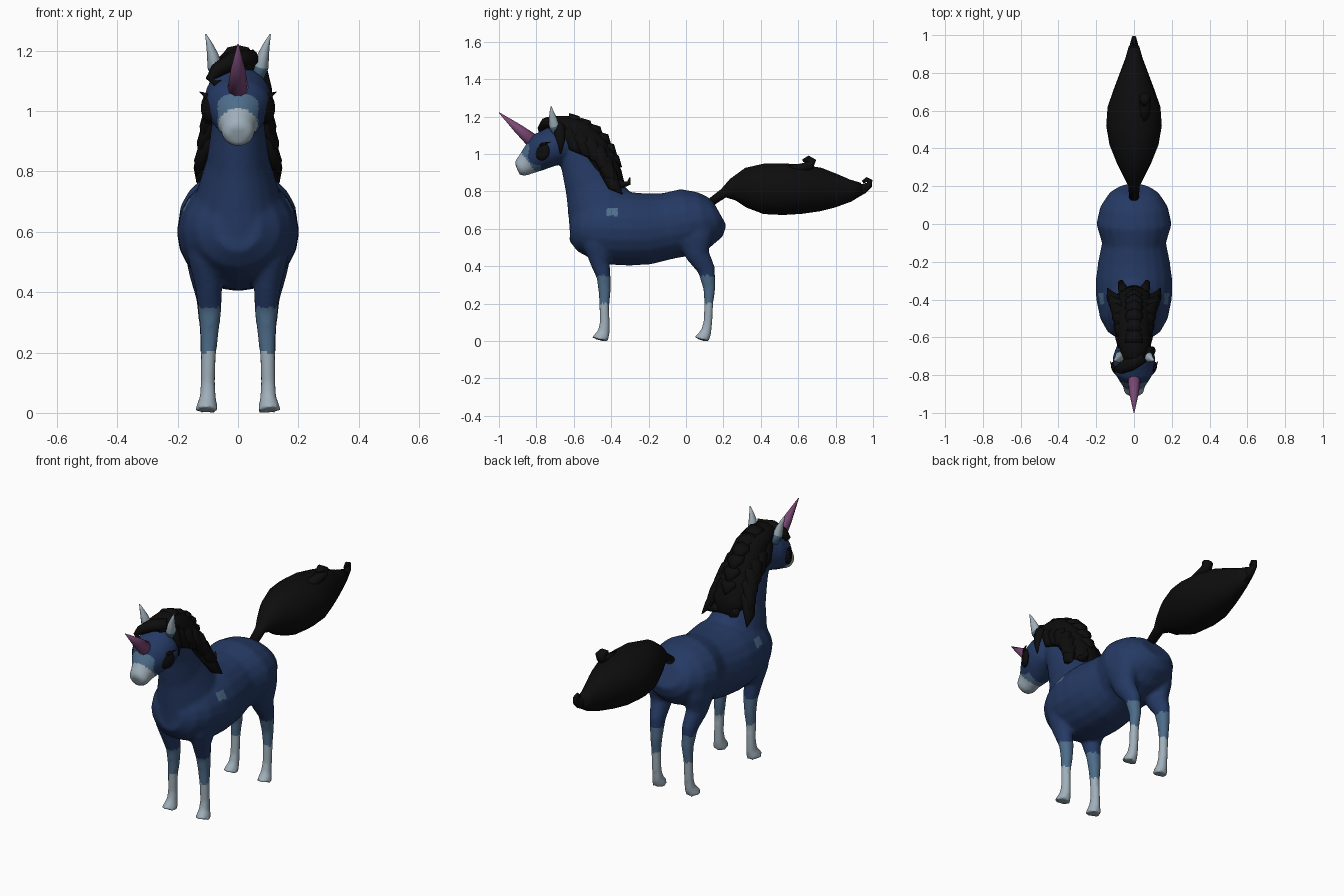
import bpy
import bmesh
from math import cos, sin, tau
from mathutils import Vector

default_cube = bpy.data.objects.get("Cube")
if default_cube:
    bpy.data.objects.remove(default_cube, do_unlink=True)

X_AXIS, Y_AXIS = Vector((1, 0, 0)), Vector((0, 1, 0))


def material(name, colour):
    mat = bpy.data.materials.new(name)
    mat.use_nodes = True
    rgba = (*colour, 1)
    mat.diffuse_color = rgba
    mat.node_tree.nodes["Principled BSDF"].inputs["Base Color"].default_value = rgba
    return mat


navy = material("navy coat", (.018, .041, .125))
steel = material("steel blue", (.075, .15, .25))
pale = material("pale grey", (.35, .43, .49))
black = material("black hair", (.004, .004, .004))
plum = material("plum horn", (.2, .065, .18))


def finish(name, bm, mats):
    """Turn a bmesh into a named, coloured, smooth object."""
    bmesh.ops.recalc_face_normals(bm, faces=bm.faces)
    for face in bm.faces:
        face.smooth = True
    mesh = bpy.data.meshes.new(name)
    bm.to_mesh(mesh)
    bm.free()
    for mat in mats:
        mesh.materials.append(mat)
    obj = bpy.data.objects.new(name, mesh)
    bpy.context.collection.objects.link(obj)
    return obj


def add_tube(bm, points, sides=14, ref=X_AXIS):
    """Loft elliptical rings along (x, y, z, width, depth) points."""
    centres = [Vector(p[:3]) for p in points]
    rings = []
    for i, (*_, width, depth) in enumerate(points):
        ahead = centres[min(i + 1, len(centres) - 1)]
        behind = centres[max(i - 1, 0)]
        tangent = (ahead - behind).normalized()
        u = (ref - tangent * ref.dot(tangent)).normalized()
        v = tangent.cross(u)
        ring = []
        for k in range(sides):
            angle = tau * k / sides
            co = centres[i] + u * width * cos(angle) + v * depth * sin(angle)
            co.z = max(co.z, 0)
            ring.append(bm.verts.new(co))
        rings.append(ring)
    for low, high in zip(rings, rings[1:]):
        for k in range(sides):
            n = (k + 1) % sides
            bm.faces.new((low[k], low[n], high[n], high[k]))
    bm.faces.new(rings[0])
    bm.faces.new(rings[-1])


def tube(name, points, mats, sides=14, ref=X_AXIS):
    bm = bmesh.new()
    add_tube(bm, points, sides, ref)
    return finish(name, bm, mats)


def central(points):
    return [(0, *p) for p in points]


def sided(points, side):
    return [(p[0] * side, *p[1:]) for p in points]


def ellipsoid(name, location, scale, aim, mat):
    """Flat oval whose thin local x axis points along aim."""
    bm = bmesh.new()
    bmesh.ops.create_uvsphere(bm, u_segments=16, v_segments=10, radius=1)
    obj = finish(name, bm, [mat])
    obj.location, obj.scale = location, scale
    obj.rotation_euler = Vector(aim).to_track_quat("X", "Z").to_euler()
    return obj


# Coat: trunk, neck, head and legs blended into one skin
trunk = central([
    (.182, .68, .09, .07), (.155, .665, .135, .115), (.09, .645, .18, .155),
    (0, .635, .2, .18), (-.1, .615, .17, .178), (-.2, .6, .19, .19),
    (-.3, .6, .203, .197), (-.4, .6, .2, .192), (-.5, .605, .18, .165),
    (-.57, .61, .14, .13), (-.615, .615, .075, .08)])
neck = central([
    (-.42, .62, .165, .215), (-.465, .73, .138, .178), (-.515, .84, .103, .138),
    (-.565, .95, .088, .108), (-.61, 1.05, .08, .09)])
head = central([
    (-.58, 1.08, .05, .06), (-.63, 1.07, .085, .095), (-.7, 1.045, .112, .105),
    (-.77, 1.015, .11, .1), (-.815, .975, .083, .08), (-.85, .95, .06, .064),
    (-.885, .925, .053, .05), (-.902, .918, .038, .034)])
hind_leg = [
    (.11, .045, .66, .07, .11), (.115, .045, .55, .067, .1),
    (.11, .062, .46, .052, .064), (.1, .11, .38, .039, .048),
    (.097, .125, .28, .031, .033), (.1, .122, .2, .026, .025),
    (.1, .117, .1, .025, .025), (.1, .108, .05, .028, .03),
    (.105, .083, 0, .041, .046)]
front_leg = [
    (.11, -.46, .6, .075, .09), (.105, -.465, .5, .058, .083),
    (.097, -.46, .42, .045, .053), (.093, -.44, .34, .039, .038),
    (.095, -.435, .26, .031, .033), (.098, -.437, .19, .026, .027),
    (.1, -.435, .1, .025, .027), (.1, -.44, .05, .028, .033),
    (.105, -.46, 0, .041, .05)]

skin = bmesh.new()
for part in (trunk, neck, head):
    add_tube(skin, part, sides=20)
for side in (-1, 1):
    for leg in (hind_leg, front_leg):
        add_tube(skin, sided(leg, side))
coat = finish("coat", skin, [navy, steel, pale])

bpy.context.view_layer.objects.active = coat
remesh = coat.modifiers.new("blend", "REMESH")
remesh.mode, remesh.voxel_size = "VOXEL", .01
soften = coat.modifiers.new("soften", "SMOOTH")
soften.factor, soften.iterations = .5, 8
for modifier in ("blend", "soften"):
    bpy.ops.object.modifier_apply(modifier=modifier)


def coat_colour(c):
    """Stockings by height, muzzle by distance along the head, flank marks."""
    if c.z < .35:
        return 2 if c.z < .2 else 1
    along = -.8 * c.y - .6 * c.z
    if c.y < -.78 and along > .1:
        return 2
    if c.y < -.78 and along > .045 and abs(c.x) < .068:
        return 1
    flank = abs(c.x) > .1 and abs(c.y + .395) < .028 and abs(c.z - .69) < .02
    return int(flank)


for poly in coat.data.polygons:
    poly.use_smooth = True
    poly.material_index = coat_colour(poly.center)

# Horn
tube("horn", central([(-.79, 1.045, .04, .046), (-.9, 1.138, .024, .026),
                      (-1, 1.222, .002, .002)]), [plum], sides=10)

# Ears, eyes and lashes
ear = [(.062, -.685, 1.1, .022, .026), (.077, -.705, 1.15, .025, .028),
       (.085, -.712, 1.19, .018, .022), (.096, -.718, 1.225, .01, .012),
       (.107, -.722, 1.255, .002, .002)]
lash = [(.1, -.775, 1.045, .012, .01), (.113, -.76, 1.056, .008, .006),
        (.127, -.725, 1.064, .001, .001)]
for side, label in ((-1, "right"), (1, "left")):
    ear_obj = tube(label + "_ear", sided(ear, side), [pale, steel], sides=10)
    for poly in ear_obj.data.polygons:
        poly.material_index = int(poly.center.z < 1.15)
    ellipsoid(label + "_eye", (.093 * side, -.77, 1.015), (.022, .046, .05),
              (side, -.6, .1), black)
    tube(label + "_lash", sided(lash, side), [black], sides=6, ref=Y_AXIS)

# Mane: a crest with pointed locks draped down both sides
tube("mane_crest", central([
    (-.74, 1.15, .04, .02), (-.7, 1.16, .065, .045), (-.64, 1.145, .08, .064),
    (-.58, 1.115, .085, .085), (-.51, 1.04, .09, .092), (-.45, .95, .095, .085),
    (-.39, .875, .1, .06), (-.34, .82, .04, .02)]), [black])
crest_start, crest_end = Vector((0, -.64, 1.14)), Vector((0, -.43, .93))
LOCKS = 6
for i in range(LOCKS):
    t = i / (LOCKS - 1)
    root = crest_start.lerp(crest_end, t) + Vector((0, .03, .03)) * sin(t * tau / 2)
    spread = .7 + .42 * t
    for side, label in ((-1, "right"), (1, "left")):
        shape = [(.02, 0, .02, .04), (.085, .015, -.03, .045),
                 (.11, .045, -.1, .034), (.125, .09, -.145, .003)]
        tube(f"mane_lock_{label}_{i}", [
            (x * side * spread, root.y + y, root.z + z, r, r * .7)
            for x, y, z, r in shape], [black], sides=8, ref=Y_AXIS)
    # Small tuft breaking the back outline
    tube(f"mane_tuft_{i}", [
        (0, root.y + dy, root.z + dz, r, r * .6) for dy, dz, r in
        ((.01, .05, .05), (.055, .04, .045), (.085, .0, .005))],
        [black], sides=8)

# Forelock swept to the right, with a shorter strand on the left
tube("forelock", [
    (.05, -.7, 1.175, .035, .03), (-.02, -.74, 1.165, .04, .032),
    (-.07, -.765, 1.135, .03, .025), (-.093, -.77, 1.108, .018, .014),
    (-.075, -.78, 1.092, .01, .01), (-.055, -.785, 1.1, .003, .003)],
    [black], sides=10, ref=Y_AXIS)
tube("left_strand", [
    (0, -.69, 1.175, .035, .03), (.075, -.68, 1.14, .035, .025),
    (.1, -.67, 1.07, .022, .014), (.1, -.67, 1, .003, .003)],
    [black], sides=10, ref=Y_AXIS)
for side, label in ((-1, "right"), (1, "left")):
    tube(label + "_nape_curl", sided([
        (.04, -.4, .87, .03, .025), (.06, -.34, .835, .025, .02),
        (.07, -.305, .845, .014, .012), (.07, -.3, .875, .003, .003)], side),
        [black], sides=8)

# Tail with curls
tube("tail", central([
    (.13, .74, .025, .022), (.2, .79, .03, .026), (.25, .81, .055, .06),
    (.32, .82, .09, .108), (.42, .815, .13, .138), (.52, .812, .147, .14),
    (.62, .812, .14, .134), (.72, .81, .105, .118), (.8, .805, .075, .092),
    (.88, .805, .045, .06), (.94, .815, .028, .032)]), [black], sides=18)
tube("tail_tip_curl", central([
    (.9, .805, .035, .045), (.95, .815, .022, .028), (.98, .835, .014, .018),
    (.983, .855, .012, .016), (.965, .864, .01, .014), (.945, .85, .005, .008)]),
    [black], sides=10)
tube("tail_top_curl", [
    (.04, .54, .91, .04, .03), (.055, .62, .925, .032, .026),
    (.06, .665, .94, .03, .024), (.06, .675, .962, .03, .022),
    (.055, .655, .972, .026, .02), (.05, .625, .965, .008, .008)],
    [black], sides=10)
